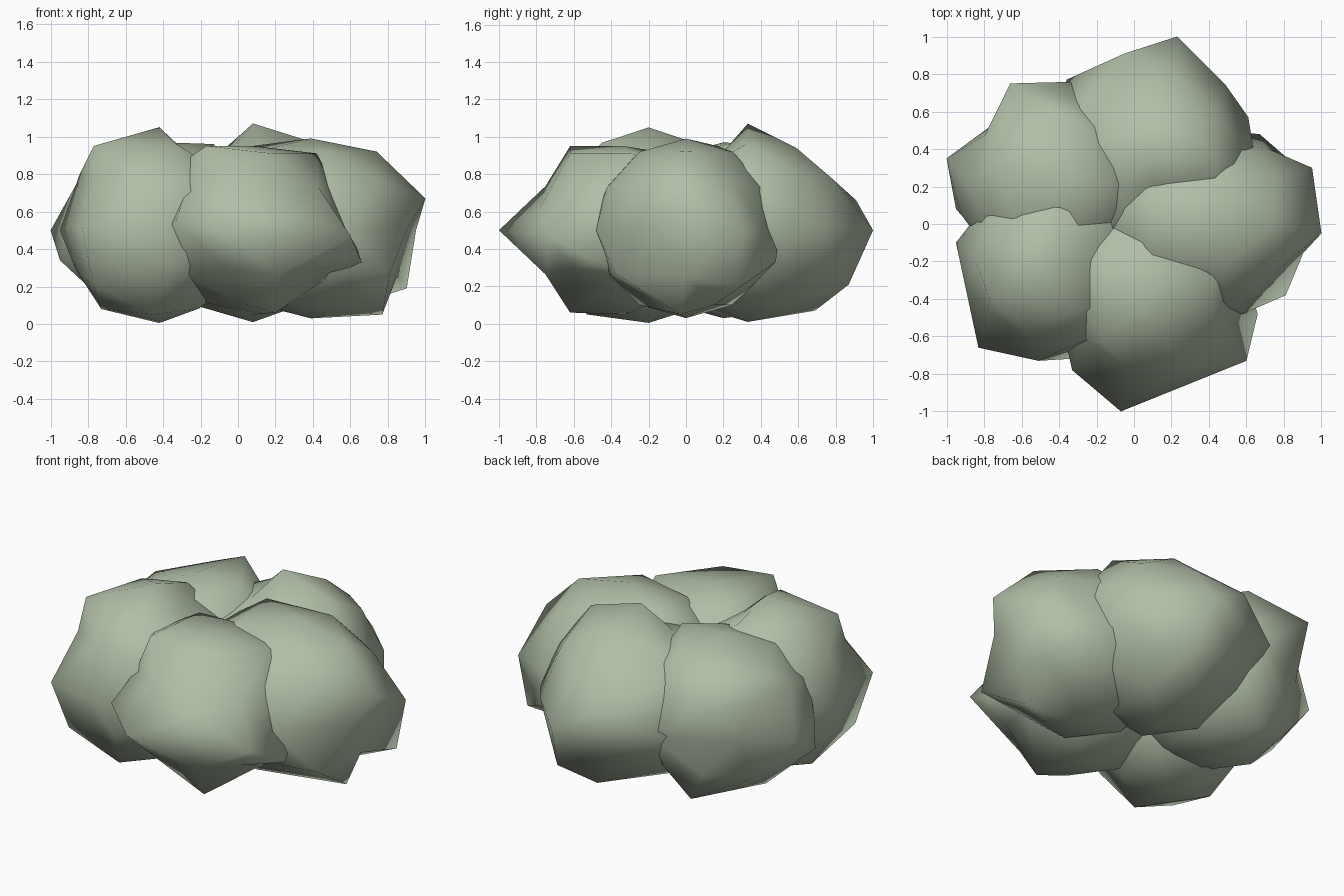
import bpy, bmesh
from mathutils import Vector

leaf = bpy.data.materials.new("leaf")
leaf.diffuse_color = (0.44, 0.52, 0.39, 1)


def clump(name, center, radii, corners):
    """Low-poly ball whose nearest vertices are pulled out to the given corners."""
    bm = bmesh.new()
    bmesh.ops.create_icosphere(bm, subdivisions=2, radius=1)
    c, r = Vector(center), Vector(radii)
    free = list(bm.verts)
    targets = {}
    for p in corners:
        d = Vector(p) - c
        d = Vector((d.x / r.x, d.y / r.y, d.z / r.z)).normalized()
        v = max(free, key=lambda w: w.co.normalized().dot(d))
        free.remove(v)
        targets[v] = Vector(p)
    for v in bm.verts:
        v.co = targets.get(v, c + v.co * r)
    me = bpy.data.meshes.new(name)
    bm.to_mesh(me)
    bm.free()
    for f in me.polygons:
        f.use_smooth = True
    me.materials.append(leaf)
    ob = bpy.data.objects.new(name, me)
    bpy.context.collection.objects.link(ob)


# Five overlapping foliage clumps arranged in a ring
clump("right_clump", (0.39, 0, 0.51), (0.54, 0.5, 0.48), [
    (0.39, 0, 0.99), (1.0, -0.05, 0.67), (0.95, 0.30, 0.5), (0.90, 0.28, 0.19),
    (0.77, -0.03, 0.05), (0.81, -0.38, 0.27), (0.74, 0, 0.92),
    (0.67, 0.48, 0.33), (0.58, -0.48, 0.5), (0.10, -0.33, 0.78),
    (0.10, -0.15, 0.92), (0.08, 0.17, 0.95), (-0.17, 0, 0.79)])

clump("back_clump", (0.08, 0.33, 0.54), (0.52, 0.53, 0.53), [
    (0.08, 0.33, 1.07), (0.23, 1.0, 0.5), (-0.05, 0.91, 0.66),
    (0.28, 0.87, 0.21), (0.49, 0.74, 0.52), (0.61, 0.57, 0.5),
    (0.65, 0.32, 0.67), (0.13, 0.69, 0.07), (-0.36, 0.77, 0.5),
    (0.12, 0.19, 0.91), (-0.06, 0.22, 0.90), (0.20, 0.59, 0.94),
    (-0.10, 0.48, 0.91), (0.43, 0.32, 0.96)])

clump("back_left_clump", (-0.42, 0.2, 0.5), (0.52, 0.52, 0.47), [
    (-0.42, 0.2, 0.97), (-1.0, 0.35, 0.5), (-0.95, 0.08, 0.34),
    (-0.74, 0.54, 0.5), (-0.66, 0.75, 0.77), (-0.28, 0.76, 0.5),
    (-0.36, 0.58, 0.94), (-0.78, 0.3, 0.84), (-0.13, 0.22, 0.96),
    (-0.44, 0.58, 0.08)])

clump("front_left_clump", (-0.42, -0.2, 0.525), (0.5, 0.5, 0.52), [
    (-0.42, -0.2, 1.05), (-0.95, -0.1, 0.5), (-0.83, -0.66, 0.5),
    (-0.51, -0.73, 0.5), (-0.35, -0.72, 0.32), (-0.77, -0.4, 0.95),
    (-0.73, -0.2, 0.08), (-0.26, -0.2, 0.90), (-0.40, 0.07, 0.96),
    (-0.77, -0.57, 0.2), (-0.45, -0.53, 0.05)])

clump("front_clump", (0.08, -0.33, 0.5), (0.5, 0.52, 0.45), [
    (0.60, -0.73, 0.47), (-0.07, -1.0, 0.5), (0.24, -0.78, 0.62),
    (0.66, -0.48, 0.33), (-0.17, -0.62, 0.95), (0.18, -0.62, 0.91),
    (0.2, -0.62, 0.06), (-0.33, -0.78, 0.55), (0.42, -0.3, 0.91),
    (-0.16, -0.15, 0.92), (-0.36, -0.28, 0.82)])
